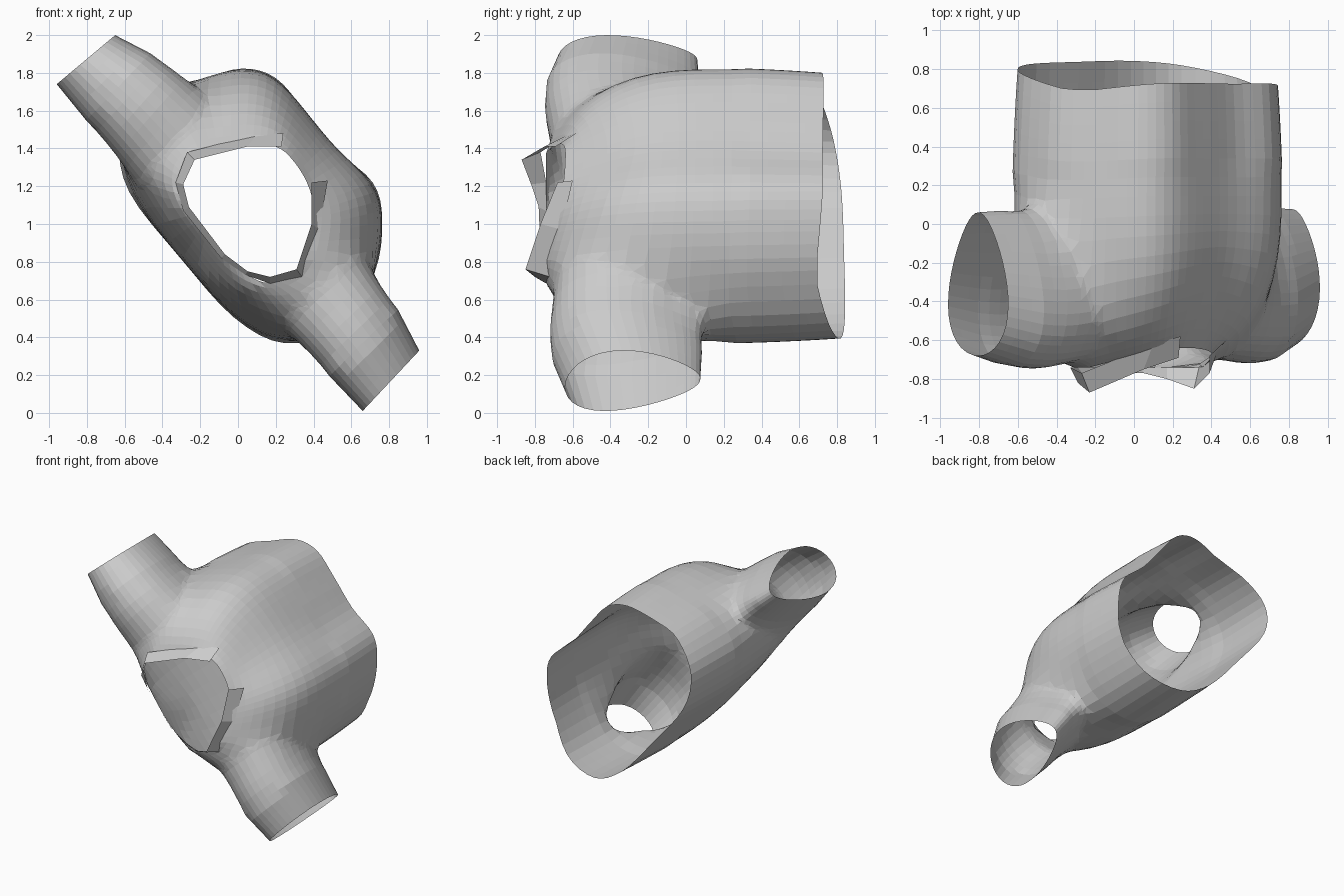
import bpy, bmesh, math
from mathutils import Vector

if "Cube" in bpy.data.objects:
    bpy.data.objects.remove(bpy.data.objects["Cube"])

# Body cross-sections (x, z): full torso and neck opening, matched point by point
TORSO = [(-.2, 1.77), (.02, 1.83), (.2, 1.78), (.36, 1.6), (.53, 1.39), (.72, 1.22), (.77, 1.02), (.73, .74),
         (.55, .45), (.25, .365), (-.02, .5), (-.3, .81), (-.58, 1.17), (-.62, 1.45), (-.45, 1.67)]
NECK = [(-.15, 1.4), (0, 1.42), (.15, 1.42), (.25, 1.38), (.35, 1.25), (.4, 1.1), (.39, .95), (.33, .77),
        (.17, .69), (.05, .73), (-.08, .82), (-.2, .97), (-.29, 1.12), (-.31, 1.25), (-.25, 1.36)]


def closed_curve(pts, sub=4):
    """Smooth closed curve through the points."""
    out, n = [], len(pts)
    for i in range(n):
        a, b, c, d = (Vector(pts[(i + k) % n]) for k in (-1, 0, 1, 2))
        for s in range(sub):
            t = s / sub
            out.append(.5 * (2 * b + (c - a) * t + (2 * a - 5 * b + 4 * c - d) * t * t
                             + (3 * b - a - 3 * c + d) * t ** 3))
    return out


def loft(name, rings, tips):
    """Skin the rings and close each end to a tip point."""
    bm = bmesh.new()
    rows = [[bm.verts.new(p) for p in r] for r in rings]
    n = len(rows[0])
    for a, b in zip(rows, rows[1:]):
        for i in range(n):
            j = (i + 1) % n
            bm.faces.new((a[i], a[j], b[j], b[i]))
    for row, tip in zip((rows[0], rows[-1]), tips):
        v = bm.verts.new(tip)
        for i in range(n):
            bm.faces.new((row[i], row[(i + 1) % n], v))
    bmesh.ops.recalc_face_normals(bm, faces=bm.faces)
    me = bpy.data.meshes.new(name)
    bm.to_mesh(me)
    bm.free()
    ob = bpy.data.objects.new(name, me)
    bpy.context.collection.objects.link(ob)
    return ob


# Garment body: chest and back taper to the neck, shoulders stay square, hem is longer at the back
CHEST_Y = -.05
torso, neck = closed_curve(TORSO), closed_curve(NECK)
mid = Vector((.1, 1.1))
neck_y = [-.74 + .3 * max(0, (p.x + p.y - 1.15) * .7) for p in neck]
rings = []
for t in (0, .12, .25, .4, .55, .7, .82, .91, .97, 1):
    ring = []
    for p, n, y in zip(torso, neck, neck_y):
        q = n.lerp(p, t)
        side = abs((p.y - mid.y) - (p.x - mid.x)) * .707
        flat = .6 * max(0, 1 - side / .7)
        k = (1 - flat) * (1 - math.sqrt(1 - t * t)) + flat * t
        ring.append((q.x, y + (CHEST_Y - y) * k, q.y))
    rings.append(ring)
for s in range(1, 9):
    t = s / 8
    ring = []
    for p in torso:
        q = mid + (p - mid) * (1 - .04 * t * t)
        v = (q.x + q.y - 1.2) * .707
        hem = .72 - .25 * min(v, .1) + .12 * max(0, v - .25)
        ring.append((q.x, CHEST_Y + (hem - CHEST_Y) * t, q.y))
    rings.append(ring)
body = loft("shirt", rings, [(.05, -3, 1.05), (.1, 3, 1.1)])


# Sleeves: egg-shaped tubes, fuller at the front, given as (centre, half-width vector, half-depth in y)
def sleeve(name, stations):
    fine = []
    for a, b in zip(stations, stations[1:]):
        for s in range(5):
            t = s / 5
            fine.append((Vector(a[0]).lerp(Vector(b[0]), t), Vector(a[1]).lerp(Vector(b[1]), t),
                         a[2] + (b[2] - a[2]) * t))
    fine.append(tuple(Vector(v) for v in stations[-1][:2]) + (stations[-1][2],))
    angles = [i * math.tau / 40 for i in range(40)]
    rs = [[c + w * math.cos(a) * (1 - .33 * math.sin(a)) / 1.05 + Vector((0, d * math.sin(a), 0))
           for a in angles] for c, w, d in fine]
    end = fine[-1][0]
    return loft(name, rs, [fine[0][0], end + (end - fine[-6][0]).normalized() * 3])


sleeves = [
    sleeve("left_sleeve", [((-.25, -.34, 1.33), (.2, 0, .22), .34), ((-.52, -.35, 1.63), (.18, 0, .21), .43),
                           ((-.805, -.31, 1.87), (.155, 0, .13), .37)]),
    sleeve("right_sleeve", [((.36, -.33, .75), (.2, 0, .2), .34), ((.63, -.33, .42), (.19, .03, .18), .42),
                            ((.81, -.28, .17), (.15, .05, .16), .355)])]
for s in sleeves:
    m = body.modifiers.new("join", 'BOOLEAN')
    m.operation, m.solver, m.object = 'UNION', 'EXACT', s
dg = bpy.context.evaluated_depsgraph_get()
joined = bpy.data.meshes.new_from_object(body.evaluated_get(dg))
body.modifiers.clear()
for s in sleeves:
    bpy.data.objects.remove(s)

# Open the neck, hem and cuffs by removing the far tips, then soften the armhole seams
bm = bmesh.new()
bm.from_mesh(joined)
tips = [v for v in bm.verts if abs(v.co.x) > 1.5 or abs(v.co.y) > 1.5]
bmesh.ops.delete(bm, geom=tips, context='VERTS')
bmesh.ops.remove_doubles(bm, verts=bm.verts, dist=.014)
bmesh.ops.triangulate(bm, faces=[f for f in bm.faces if len(f.verts) > 4])
seam = [v for v in bm.verts if not v.is_boundary and v.co.y < .25
        and .4 < (Vector((v.co.x, v.co.z)) - Vector((.03, 1.05))).length < .95]
for _ in range(9):
    bmesh.ops.smooth_vert(bm, verts=seam, factor=.5, use_axis_x=True, use_axis_y=True, use_axis_z=True)
bm.to_mesh(joined)
bm.free()
body.data = joined

# Collar: a folded strip round the back of the neck, open at the chest (outer edge, inner edge)
COLLAR = [((.24, -.58, 1.48), (.23, -.69, 1.41)), ((.1, -.62, 1.475), (.05, -.75, 1.41)),
          ((-.27, -.77, 1.38), (-.23, -.87, 1.34)), ((-.33, -.74, 1.22), (-.29, -.82, 1.21)),
          ((-.29, -.74, 1.07), (-.26, -.78, 1.09)), ((-.09, -.74, .82), (-.07, -.77, .84)),
          ((.04, -.74, .73), (.05, -.77, .75)),
          ((.17, -.74, .685), (.17, -.8, .72)), ((.34, -.72, .72), (.31, -.85, .76)),
          ((.43, -.66, .97), (.39, -.77, 1.0)), ((.475, -.6, 1.23), (.39, -.68, 1.22))]
me = bpy.data.meshes.new("collar")
me.from_pydata([p for pair in COLLAR for p in pair], [],
               [(2 * i, 2 * i + 1, 2 * i + 3, 2 * i + 2) for i in range(len(COLLAR) - 1)])
bpy.context.collection.objects.link(bpy.data.objects.new("collar", me))
